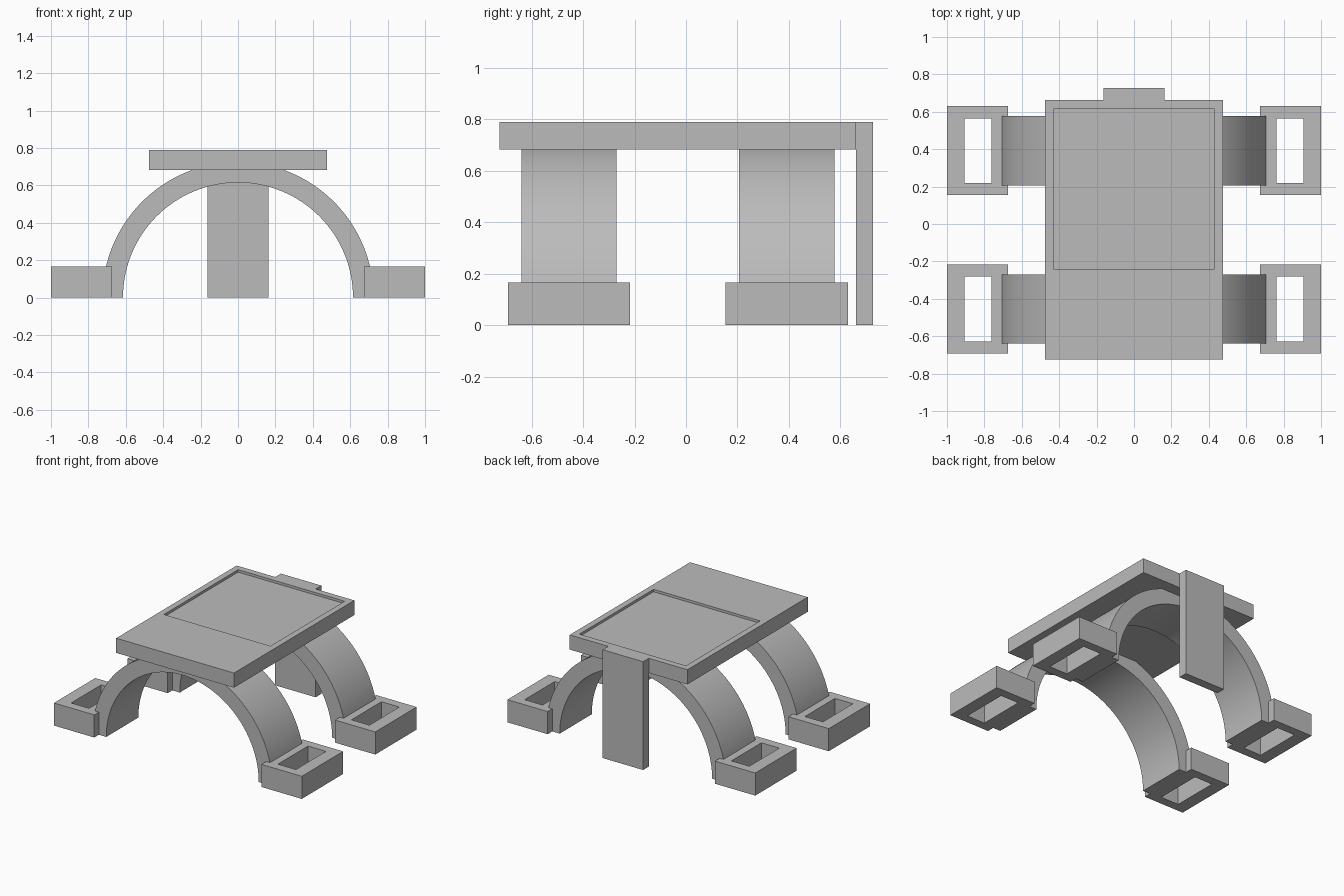
import bpy, bmesh, math

cube = bpy.data.objects.get("Cube")
if cube:
    bpy.data.objects.remove(cube, do_unlink=True)

grey = bpy.data.materials.new("plain grey")
grey.use_nodes = True
COLOUR = (0.5, 0.5, 0.5, 1)
grey.diffuse_color = COLOUR
grey.node_tree.nodes["Principled BSDF"].inputs["Base Color"].default_value = COLOUR


def finish(name, bm):
    bmesh.ops.recalc_face_normals(bm, faces=bm.faces)
    mesh = bpy.data.meshes.new(name)
    bm.to_mesh(mesh)
    bm.free()
    mesh.materials.append(grey)
    obj = bpy.data.objects.new(name, mesh)
    bpy.context.collection.objects.link(obj)
    return obj


def add_box(bm, x0, x1, y0, y1, z0, z1):
    verts = bmesh.ops.create_cube(bm, size=1)["verts"]
    for v in verts:
        v.co.x = x1 if v.co.x > 0 else x0
        v.co.y = y1 if v.co.y > 0 else y0
        v.co.z = z1 if v.co.z > 0 else z0


def box(name, *bounds):
    bm = bmesh.new()
    add_box(bm, *bounds)
    return finish(name, bm)


def cut(obj, *bounds):
    """Subtract a box from a part and apply the result."""
    cutter = box("cutter", *bounds)
    cutter.hide_render = True
    mod = obj.modifiers.new("cut", "BOOLEAN")
    mod.operation = "DIFFERENCE"
    mod.solver = "EXACT"
    mod.object = cutter
    bpy.context.view_layer.objects.active = obj
    bpy.ops.object.modifier_apply(modifier=mod.name)
    bpy.data.objects.remove(cutter, do_unlink=True)


def arch(name, outer, inner, y0, y1, steps=64):
    """Half ring standing on the ground, extruded along y."""
    bm = bmesh.new()
    rings = []
    for i in range(steps + 1):
        a = math.pi * i / steps
        rings.append([bm.verts.new((r * math.cos(a), y, r * math.sin(a)))
                      for r, y in ((outer, y0), (outer, y1), (inner, y1), (inner, y0))])
    for p, q in zip(rings, rings[1:]):
        for k in range(4):
            n = (k + 1) % 4
            bm.faces.new((p[k], p[n], q[n], q[k]))
    bm.faces.new(rings[0])
    bm.faces.new(rings[-1])
    obj = finish(name, bm)
    bpy.ops.object.select_all(action="DESELECT")
    obj.select_set(True)
    bpy.context.view_layer.objects.active = obj
    bpy.ops.object.shade_smooth_by_angle(angle=math.radians(30))


# Top plate with a shallow rectangular recess
plate = box("top_plate", -0.475, 0.475, -0.725, 0.662, 0.683, 0.79)
cut(plate, -0.43, 0.43, -0.24, 0.615, 0.772, 0.9)

# Upright support at the back
box("back_support", -0.163, 0.163, 0.662, 0.727, 0, 0.79)

# Two arches, each with a hollow foot on either side
for end, yc in (("front", -0.455), ("back", 0.392)):
    arch(end + "_arch", 0.725, 0.615, yc - 0.185, yc + 0.185)
    for side, s in (("left", 1), ("right", -1)):
        x0, x1 = sorted((s * 0.675, s * 1.0))
        foot = box(f"{end}_{side}_foot", x0, x1, yc - 0.238, yc + 0.238, 0, 0.165)
        h0, h1 = sorted((s * 0.762, s * 0.907))
        cut(foot, h0, h1, yc - 0.173, yc + 0.173, -0.1, 0.3)
